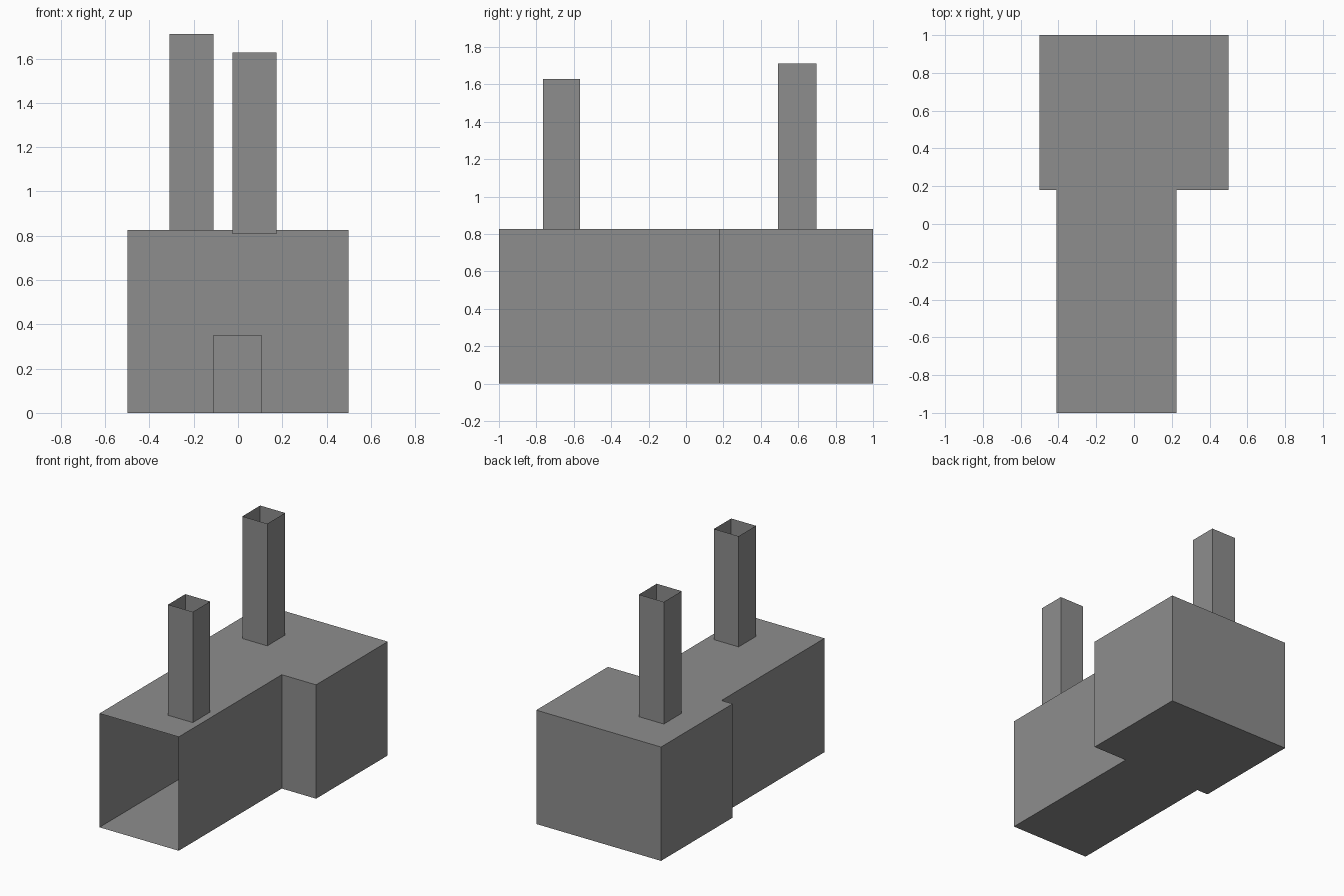
import bpy

if "Cube" in bpy.data.objects:
    bpy.data.objects.remove(bpy.data.objects["Cube"])

grey = bpy.data.materials.new("plain grey")
grey.diffuse_color = (0.27, 0.27, 0.27, 1)
grey.use_nodes = True
grey.node_tree.nodes["Principled BSDF"].inputs["Base Color"].default_value = grey.diffuse_color
H = 0.825          # roof height
Y = 0.18           # where the narrow hall meets the wide room


def add(name, verts, faces):
    me = bpy.data.meshes.new(name)
    me.from_pydata(verts, [], faces)
    me.materials.append(grey)
    ob = bpy.data.objects.new(name, me)
    bpy.context.collection.objects.link(ob)


def shell(name, x0, x1, y0, y1, z0, z1, sides):
    """Thin-walled box with only the listed sides."""
    v = [(x, y, z) for z in (z0, z1) for x, y in ((x0, y0), (x1, y0), (x1, y1), (x0, y1))]
    quads = {"bottom": (3, 2, 1, 0), "top": (4, 5, 6, 7), "front": (0, 1, 5, 4),
             "right": (1, 2, 6, 5), "back": (2, 3, 7, 6), "left": (3, 0, 4, 7)}
    add(name, v, [quads[s] for s in sides])


# Wide rear room and narrow hall, open at the front
shell("rear_room", -0.5, 0.5, Y, 1, 0, H, ("bottom", "top", "right", "back", "left"))
shell("front_hall", -0.41, 0.225, -1, Y, 0, H, ("bottom", "top", "right", "left"))

# Dividing wall with a low doorway
outline = [(-0.5, 0), (-0.11, 0), (-0.11, 0.35), (0.105, 0.35),
           (0.105, 0), (0.5, 0), (0.5, H), (-0.5, H)]
add("doorway_wall", [(x, Y, z) for x, z in outline], [(0, 1, 2, 7), (2, 3, 6, 7), (3, 4, 5, 6)])

# Open chimneys
walls = ("front", "right", "back", "left")
shell("rear_chimney", -0.31, -0.11, 0.492, 0.697, H, 1.71, walls)
shell("front_chimney", -0.025, 0.173, -0.765, -0.567, 0.808, 1.627, walls)
